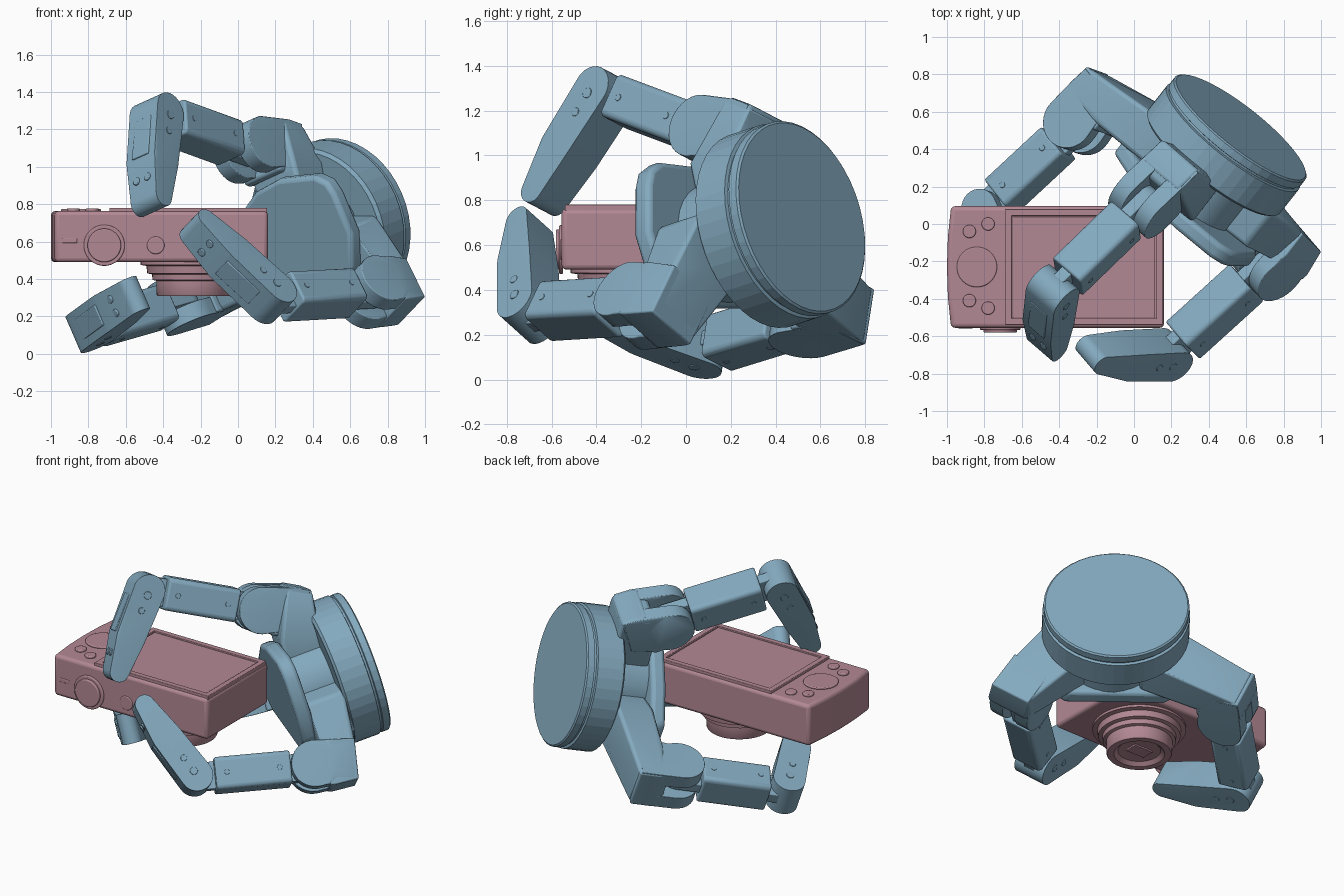
import bpy, bmesh, math
from mathutils import Vector as V

if "Cube" in bpy.data.objects:
    bpy.data.objects.remove(bpy.data.objects["Cube"])

def mat(name, col):
    m = bpy.data.materials.new(name)
    m.diffuse_color = col
    m.use_nodes = True
    m.node_tree.nodes["Principled BSDF"].inputs["Base Color"].default_value = m.diffuse_color
    return m
BLUE = mat("hand_blue", (0.23, 0.40, 0.52, 1))
PINK = mat("camera_pink", (0.45, 0.25, 0.30, 1))

def finish(bm, name, m, bevel=0.0, smooth=True, seg=3):
    bmesh.ops.recalc_face_normals(bm, faces=bm.faces)
    me = bpy.data.meshes.new(name)
    bm.to_mesh(me)
    bm.free()
    ob = bpy.data.objects.new(name, me)
    bpy.context.collection.objects.link(ob)
    me.materials.append(m)
    if bevel:
        b = ob.modifiers.new("bevel", 'BEVEL')
        b.width, b.segments, b.limit_method, b.angle_limit = bevel, seg, 'ANGLE', math.radians(40)
    if smooth:
        bpy.context.view_layer.objects.active = ob
        bpy.ops.object.select_all(action='DESELECT')
        ob.select_set(True)
        bpy.ops.object.shade_smooth_by_angle(angle=math.radians(35))
    return ob

def hull(name, pts, m=BLUE, bevel=0.015):
    bm = bmesh.new()
    for p in pts:
        bm.verts.new(p)
    r = bmesh.ops.convex_hull(bm, input=bm.verts)
    junk = {v for k in ("geom_interior", "geom_unused") for v in r[k] if isinstance(v, bmesh.types.BMVert)}
    bmesh.ops.delete(bm, geom=list(junk), context='VERTS')
    bmesh.ops.dissolve_limit(bm, angle_limit=0.02, verts=bm.verts, edges=bm.edges)
    return finish(bm, name, m, bevel)

def obox(c, axes, half):
    return [c + axes[0]*half[0]*i + axes[1]*half[1]*j + axes[2]*half[2]*k
            for i in (-1, 1) for j in (-1, 1) for k in (-1, 1)]

def ring(c, axis, r, lo, hi, n=28):
    axis = axis.normalized()
    a = axis.orthogonal().normalized()
    b = axis.cross(a)
    return [c + axis*t + (a*math.cos(2*math.pi*i/n) + b*math.sin(2*math.pi*i/n))*r
            for t in (lo, hi) for i in range(n)]

def disc(name, c, axis, r, lo, hi, m=BLUE, bevel=0.006):
    return hull(name, ring(c, axis, r, lo, hi), m, bevel)

def lathe(name, c, axis, prof, m, n=48, smooth=True):
    axis = axis.normalized()
    a = axis.orthogonal().normalized()
    b = axis.cross(a)
    bm = bmesh.new()
    rows = []
    for r, h in prof:
        rows.append([bm.verts.new(c + axis*h + (a*math.cos(2*math.pi*i/n) + b*math.sin(2*math.pi*i/n))*r)
                     for i in range(n)])
    for p, q in zip(rows, rows[1:]):
        for i in range(n):
            bm.faces.new((p[i], p[(i+1) % n], q[(i+1) % n], q[i]))
    bm.faces.new(rows[0])
    bm.faces.new(rows[-1])
    return finish(bm, name, m, 0, smooth)

X, Y, Z = V((1, 0, 0)), V((0, 1, 0)), V((0, 0, 1))

# ---- camera body with a bowed grip end
outline = [(0.16, -0.555), (0.16, 0.095), (-0.978, 0.095), (-0.995, -0.07), (-1.0, -0.23), (-0.995, -0.39), (-0.978, -0.555)]
hull("camera_body", [V((x, y, z)) for x, y in outline for z in (0.49, 0.763)], PINK, 0.022)

# screen panel: slab, raised rim and inner screen
for cx, cy, hx, hy in ((-0.67, -0.23, 0.018, 0.31), (0.137, -0.23, 0.018, 0.31),
                       (-0.265, 0.062, 0.42, 0.018), (-0.265, -0.522, 0.42, 0.018)):
    hull("screen_rim", obox(V((cx, cy, 0.765)), (X, Y, Z), (hx, hy, 0.015)), PINK, 0.004)
hull("camera_screen", obox(V((-0.267, -0.23, 0.76)), (X, Y, Z), (0.38, 0.27, 0.013)), PINK, 0.003)

# buttons and dials
disc("camera_dial", V((-0.84, -0.23, 0.76)), Z, 0.108, 0, 0.014, PINK)
for x, y in ((-0.88, -0.04), (-0.78, 0.0), (-0.88, -0.41), (-0.78, -0.45)):
    disc("camera_button", V((x, y, 0.76)), Z, 0.035, 0, 0.018, PINK)
for x, r, d in ((-0.715, 0.11, 0.018), (-0.715, 0.09, 0.033), (-0.44, 0.047, 0.012)):
    disc("camera_front_knob", V((x, -0.548, 0.58)), -Y, r, 0, d, PINK)
hull("strap_slot", obox(V((-0.9, -0.55, 0.605)), (X, Y, Z), (0.04, 0.008, 0.013)), PINK, 0.005)

# stepped lens facing down
lathe("camera_lens", V((-0.235, -0.23, 0)), Z,
      [(0.285, 0.50), (0.285, 0.475), (0.255, 0.47), (0.25, 0.43), (0.225, 0.425), (0.222, 0.395), (0.202, 0.39),
       (0.2, 0.315), (0.195, 0.308), (0.155, 0.308), (0.13, 0.33), (0.05, 0.335)], PINK)
hull("lens_shutter", obox(V((-0.235, -0.23, 0.332)), (X, Y, Z), (0.07, 0.045, 0.008)), PINK, 0.004)

# ---- hand: frame of the wrist disc (centre F, outward axis N)
F = V((0.572, 0.517, 0.725))
N = V((0.6, 0.76, 0.25)).normalized()
U = V((0.785, -0.62, 0)).normalized()
W = U.cross(N)
if W.z < 0:
    W = -W
def H(u, v, n):
    return F + U*u + W*v + N*n

lathe("wrist_disc", F, N, [(0.434, 0), (0.444, -0.008), (0.444, -0.05), (0.432, -0.054), (0.432, -0.066),
                           (0.449, -0.07), (0.449, -0.24), (0.43, -0.255)], BLUE, 44, False)
disc("palm_column", H(0.02, 0, 0), N, 0.27, -0.54, -0.25, BLUE, 0.01)
pad = [(-0.45, -0.08), (-0.3, 0.12), (-0.12, 0.29), (0.05, 0.36), (0.3, 0.38), (0.38, 0.345), (0.42, 0.28), (0.49, 0.06),
       (0.46, -0.14), (0.3, -0.28), (-0.3, -0.28), (-0.43, -0.2)]
hull("palm_pad", [H(u, v, n) for u, v in pad for n in (-0.575, -0.48)], BLUE, 0.025)

# fingers: first joint, second joint, fingertip, arm root on the palm (u, v), elbow shift
FINGERS = {
    "upper": ((0.06, 0.12, 1.09), (-0.435, -0.36, 1.27), (-0.475, -0.645, 0.815), (-0.02, 0.24), (0.03, 0.03, 0.035)),
    "lower": ((-0.3, 0.53, 0.28), (-0.79, 0.075, 0.14), (-0.57, -0.37, 0.305), (-0.28, -0.12), (0.0, 0.03, 0.0)),
    "front": ((0.71, -0.215, 0.33), (0.175, -0.7, 0.30), (-0.225, -0.71, 0.67), (0.28, -0.05), (-0.02, 0.035, 0.0)),
}
for tag, (j1, j2, t, root, shift) in FINGERS.items():
    j1, j2, t = V(j1), V(j2), V(t)
    d1, d2 = (j2 - j1).normalized(), (t - j2).normalized()
    h = d1.cross(d2).normalized()
    o1, o2 = d1.cross(h), d2.cross(h)
    L1, L2 = (j2 - j1).length, (t - j2).length

    # knuckle housing: elbow block, two cheeks and an arm to the palm
    elbow = j1 - d1*0.185 + o1*0.01 + V(shift)
    eb = obox(elbow, (d1, h, o1), (0.065, 0.135, 0.125))
    hull(tag + "_elbow", eb + obox(j1 - d1*0.1, (d1, h, o1), (0.02, 0.135, 0.14)), BLUE, 0.02)
    for s in (-1, 1):
        lo, hi = sorted((s*0.045, s*0.138))
        hull(tag + "_cheek", ring(j1, h, 0.145, lo, hi)
             + obox(elbow + h*s*0.0915, (d1, h, o1), (0.05, 0.0465, 0.12)), BLUE, 0.012)
    rb = obox(H(root[0], root[1], -0.36), (U, W, N), (0.13, 0.13, 0.12))
    hull(tag + "_arm", rb + obox(elbow + d1*0.02, (d1, h, o1), (0.08, 0.13, 0.12)), BLUE, 0.02)

    # proximal link with thin tongues in both joints
    mid = j1 + d1*(L1*0.5 + 0.015)
    hl = L1*0.5 - 0.13
    hull(tag + "_link", obox(mid, (d1, h, o1), (hl, 0.107, 0.085))
         + obox(mid, (d1, h, o1), (hl, 0.09, 0.102)), BLUE, 0.012)
    for j in (j1, j2):
        hull(tag + "_tongue", ring(j, h, 0.085, -0.035, 0.035)
             + obox(mid + (j - mid)*0.5, (d1, h, o1), (0.05, 0.035, 0.085)), BLUE, 0.006)

    # tapered fingertip with a back plate and screws
    hull(tag + "_fingertip", ring(j2, h, 0.1, -0.105, 0.105)
         + ring(j2 + d2*L2*0.55, h, 0.092, -0.105, 0.105)
         + ring(t - d2*0.01 - o2*0.015, h, 0.06, -0.095, 0.095), BLUE, 0.025)
    hull(tag + "_back_plate", obox(j2 + d2*L2*0.34 + o2*0.09, (d2, h, o2), (0.12, 0.06, 0.01)), BLUE, 0.005)
    for s in (-1, 1):
        disc(tag + "_tip_screw", j2 + d2*L2*0.8 + h*s*0.04 + o2*0.055, o2, 0.022, -0.02, 0.018, BLUE, 0.004)
        for p, r in ((j2 + d2*0.03, 0.024), (j2 + d2*0.13, 0.02)):
            disc(tag + "_side_screw", p + h*s*0.105, h*s, r, -0.02, 0.004, BLUE, 0.003)
        for k in (-0.7, 0.7):
            disc(tag + "_link_screw", mid + d1*hl*k + h*s*0.107, h*s, 0.016, -0.02, 0.003, BLUE, 0.002)
